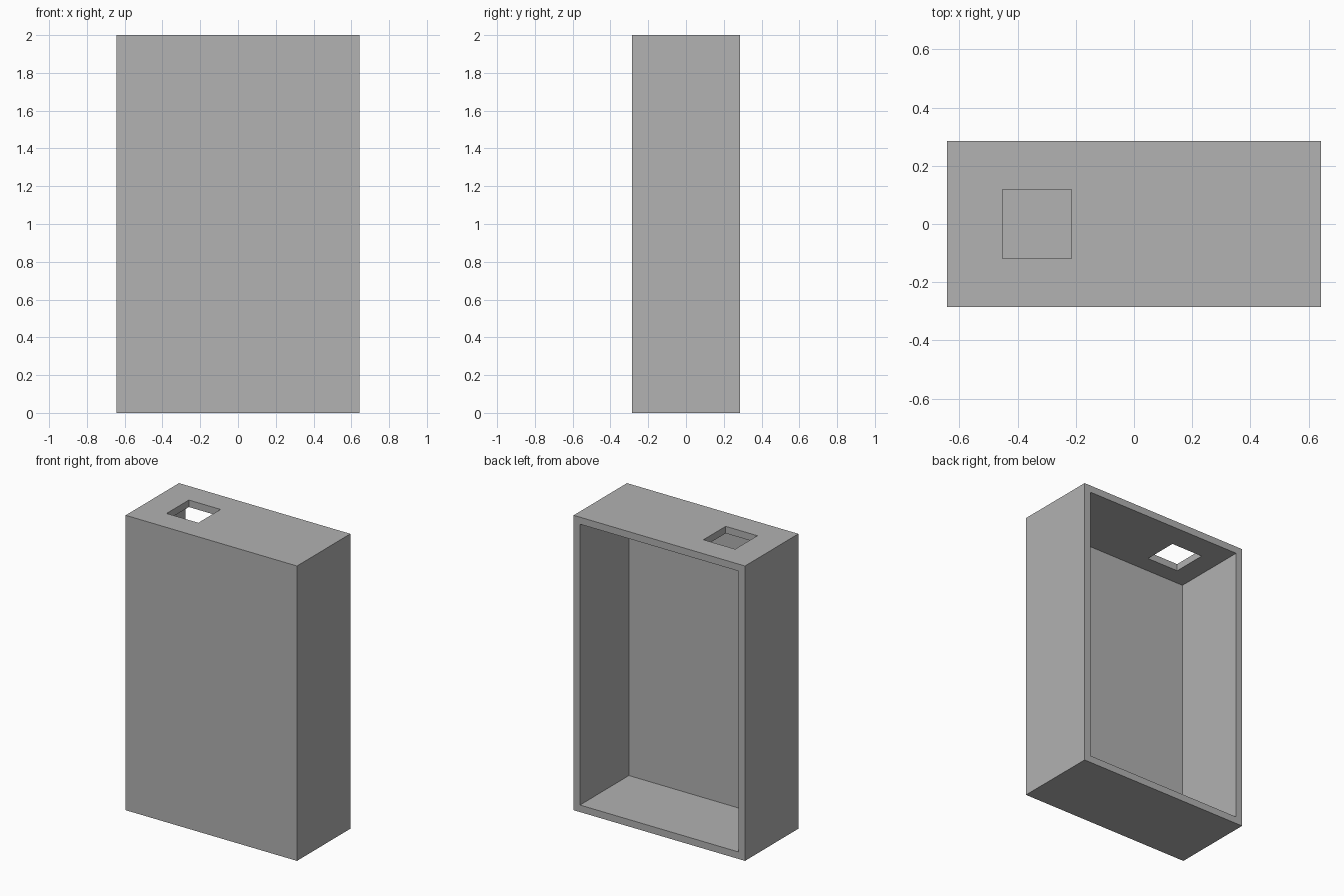
import bpy

if "Cube" in bpy.data.objects:
    bpy.data.objects.remove(bpy.data.objects["Cube"], do_unlink=True)

U = 2 / 42            # one wall thickness
W, D, H = 27 * U, 12 * U, 42 * U

grey = bpy.data.materials.new("plain grey")
grey.use_nodes = True
colour = (0.445, 0.445, 0.445, 1)
grey.diffuse_color = colour
grey.node_tree.nodes["Principled BSDF"].inputs["Base Color"].default_value = colour


def box(name, size, centre):
    bpy.ops.mesh.primitive_cube_add(size=1, location=centre)
    obj = bpy.context.object
    obj.name = name
    obj.scale = size
    bpy.ops.object.transform_apply(location=True, rotation=False, scale=True)
    obj.data.materials.append(grey)
    return obj


def cut(target, cutter):
    mod = target.modifiers.new("cut", "BOOLEAN")
    mod.operation = "DIFFERENCE"
    mod.solver = "EXACT"
    mod.object = cutter
    bpy.context.view_layer.objects.active = target
    bpy.ops.object.modifier_apply(modifier=mod.name)
    bpy.data.objects.remove(cutter, do_unlink=True)


# Outer case
case = box("open_back_case", (W, D, H), (0, 0, H / 2))

# Cavity, open at the back (+y) and one wall thick on every other side
cut(case, box("cavity_cutter", (W - 2 * U, D, H - 2 * U), (0, U, H / 2)))

# Square hole through the top wall
cut(case, box("hole_cutter", (5 * U, 5 * U, 4 * U), (-7 * U, 0, H)))
